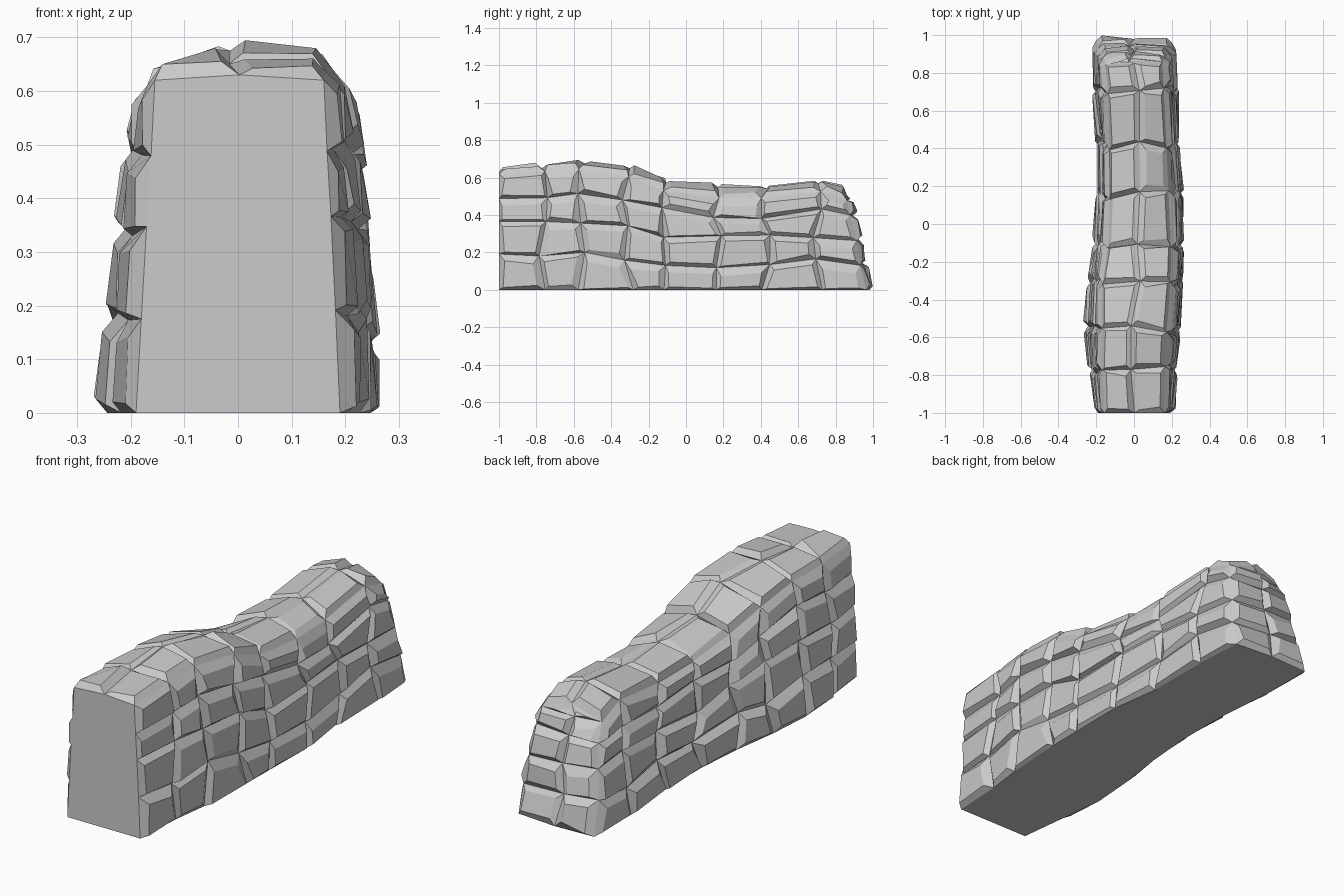
import bpy
import bmesh
import random
from mathutils import Vector

random.seed(7)

cube = bpy.data.objects.get("Cube")
if cube:
    bpy.data.objects.remove(cube, do_unlink=True)

# Plain stone material
stone = bpy.data.materials.new("stone_grey")
stone.use_nodes = True
GREY = (0.6, 0.6, 0.6, 1.0)
stone.diffuse_color = GREY
stone.node_tree.nodes["Principled BSDF"].inputs["Base Color"].default_value = GREY

# Joint lines along the wall:
# y, base left/right x, top left/right x, left/right shoulder height, crown height
STATIONS = [
    (-1.00, -.19, .19, -.155, .16, .62, .62, .63),
    (-.77, -.215, .205, -.17, .165, .61, .635, .65),
    (-.55, -.24, .225, -.17, .175, .61, .645, .675),
    (-.31, -.225, .24, -.165, .195, .58, .605, .65),
    (-.10, -.195, .248, -.14, .195, .52, .53, .575),
    (.16, -.175, .243, -.125, .185, .485, .49, .55),
    (.42, -.175, .215, -.125, .175, .485, .49, .54),
    (.70, -.205, .21, -.14, .16, .52, .525, .57),
    (.97, -.20, .20, -.15, .15, .48, .48, .53),
]
ROWS = [0, .28, .56, .80, 1]      # courses as fractions of shoulder height
LEAN = .12                        # how far the back end leans in at the top
FRONT_SETBACK = -.985             # stone faces stop just behind the front end


def wobble(amount):
    return random.uniform(-amount, amount)


bm = bmesh.new()

# Cross-section rings: up one side, over the crown, down the other
rings = []
for i, (y, bl, br, tl, tr, shoulder_l, shoulder_r, crown) in enumerate(STATIONS):
    first, last = i == 0, i == len(STATIONS) - 1
    loose = 0 if first else 1

    def side(base, top, shoulder, belly):
        points = []
        for f in ROWS:
            x = base + (top - base) * (f if first else f ** belly)
            points.append(Vector((
                x + wobble(.004) * loose,
                y - (LEAN * f if last else 0) + wobble(.012 if last else .03) * loose,
                f * shoulder + (wobble(.02) if 0 < f < 1 else 0))))
        return points

    left = side(bl, tl, shoulder_l, 1.25)
    right = side(br, tr, shoulder_r, 1.9)
    mid = Vector(((tl + tr) / 2 + wobble(.02) * loose,
                  y - (LEAN if last else 0) + wobble(.02) * loose, crown))
    rings.append([bm.verts.new(p) for p in left + [mid] + right[::-1]])

# Stone cells of the sides and crown
cells = []
for a, b in zip(rings, rings[1:]):
    for k in range(len(a) - 1):
        cells.append(bm.faces.new((a[k], a[k + 1], b[k + 1], b[k])))

# Stone cells of the back end, two columns wide
end = rings[-1]
n = len(ROWS)
lefts, rights = end[:n], end[:n:-1]
middles = []
for l, r in zip(lefts, rights):
    p = (l.co + r.co) / 2 + Vector((wobble(.025), .012, 0))
    middles.append(bm.verts.new(p))
for k in range(n - 1):
    cells.append(bm.faces.new((lefts[k], lefts[k + 1], middles[k + 1], middles[k])))
    cells.append(bm.faces.new((middles[k], middles[k + 1], rights[k + 1], rights[k])))
cells.append(bm.faces.new((lefts[-1], end[n], middles[-1])))
cells.append(bm.faces.new((middles[-1], end[n], rights[-1])))

# Flat front end and flat underside
bm.faces.new(rings[0])
bm.faces.new([r[0] for r in rings] + [middles[0]] + [r[-1] for r in rings[::-1]])
bmesh.ops.recalc_face_normals(bm, faces=bm.faces)

# Raise every cell into a chamfered stone with an uneven face
for cell in cells:
    small = len(cell.verts) == 3
    on_crown = cell.normal.z > .6
    bmesh.ops.inset_individual(
        bm, faces=[cell], use_even_offset=True,
        thickness=.012 if small else random.uniform(.02, .032),
        depth=.01 if small else random.uniform(.018, .03))
    # Side stones sag a little, which widens their upper chamfers
    sag = 0 if on_crown else random.uniform(.004, .018)
    for v in cell.verts:
        v.co += Vector((wobble(.004), wobble(.012), wobble(.008) - sag))
        v.co.y = min(max(v.co.y, FRONT_SETBACK), 1)
        v.co.z = max(v.co.z, 0)

mesh = bpy.data.meshes.new("rock_wall")
bm.to_mesh(mesh)
bm.free()
mesh.materials.append(stone)
wall = bpy.data.objects.new("rock_wall", mesh)
bpy.context.scene.collection.objects.link(wall)
